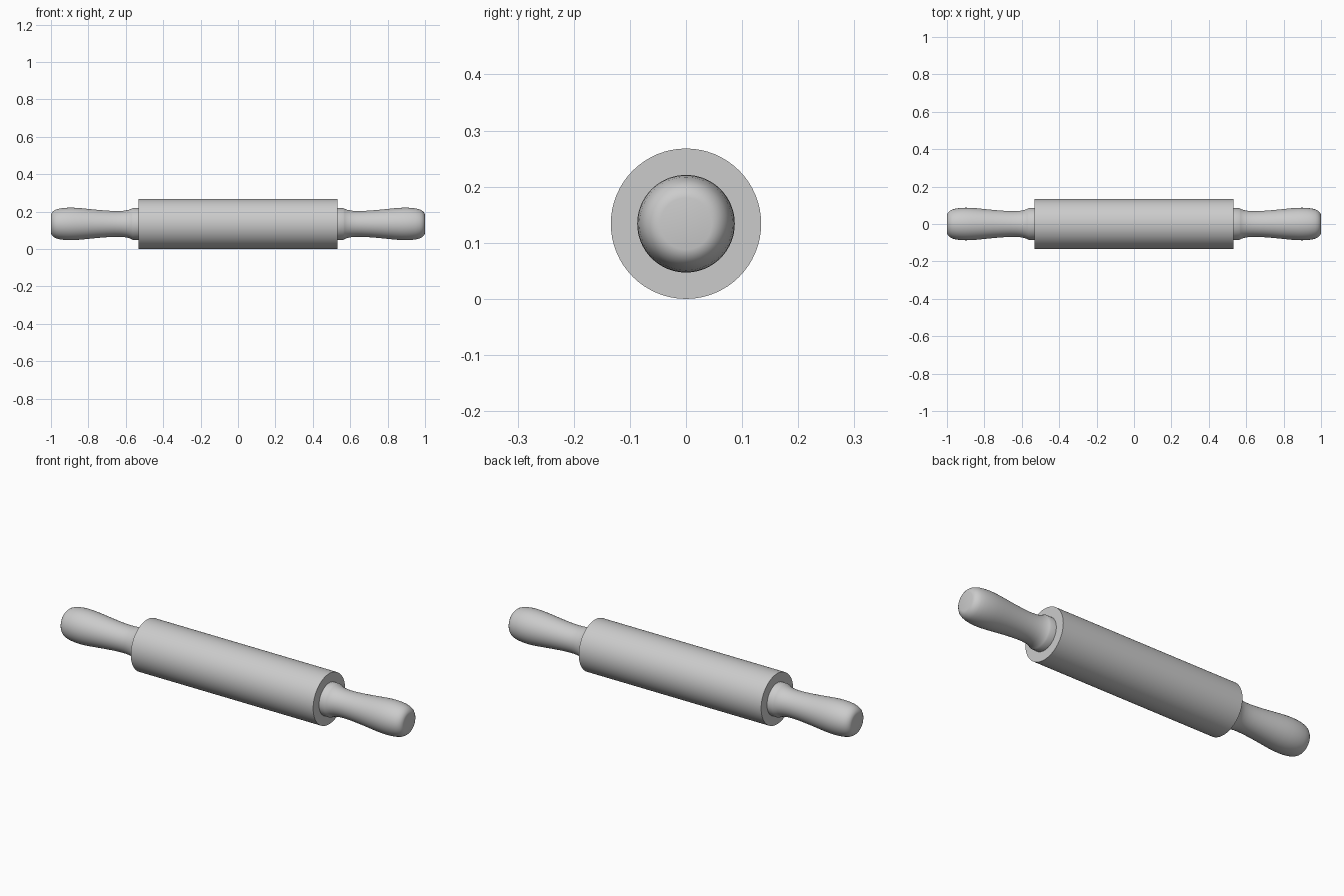
import bpy, bmesh, math

if "Cube" in bpy.data.objects:
    bpy.data.objects.remove(bpy.data.objects["Cube"])

R = 0.134          # roller radius, also axis height
HALF = 0.533       # roller half length
SIDES = 64


def lathe(name, profile, sign=1):
    """Revolve (x, radius) points around the x axis and cap both ends."""
    bm = bmesh.new()
    rings = []
    for x, r in profile:
        rings.append([bm.verts.new((sign * x,
                                    r * math.cos(2 * math.pi * i / SIDES),
                                    r * math.sin(2 * math.pi * i / SIDES)))
                      for i in range(SIDES)])
    for a, b in zip(rings, rings[1:]):
        for i in range(SIDES):
            j = (i + 1) % SIDES
            bm.faces.new((a[i], a[j], b[j], b[i]))
    bm.faces.new(rings[0])
    bm.faces.new(rings[-1])
    bmesh.ops.recalc_face_normals(bm, faces=bm.faces)
    mesh = bpy.data.meshes.new(name)
    bm.to_mesh(mesh)
    bm.free()
    obj = bpy.data.objects.new(name, mesh)
    bpy.context.collection.objects.link(obj)
    obj.location.z = R
    bpy.ops.object.select_all(action='DESELECT')
    obj.select_set(True)
    bpy.context.view_layer.objects.active = obj
    bpy.ops.object.shade_smooth_by_angle(angle=math.radians(35))
    return obj


# main cylinder
lathe("roller", [(-HALF, R), (HALF, R)])

# turned handles: collar, waisted neck, swelling grip, rounded end
grip = [(0.52, 0.085), (0.563, 0.085), (0.57, 0.081), (0.585, 0.075),
        (0.605, 0.071), (0.63, 0.069), (0.66, 0.069), (0.70, 0.071),
        (0.75, 0.075), (0.80, 0.080), (0.84, 0.084), (0.875, 0.0865),
        (0.90, 0.087), (0.925, 0.086), (0.95, 0.083), (0.97, 0.078),
        (0.983, 0.072), (0.992, 0.064), (0.998, 0.055), (1.0, 0.046)]
for side, sign in (("right", 1), ("left", -1)):
    lathe(side + "_handle", grip, sign)
